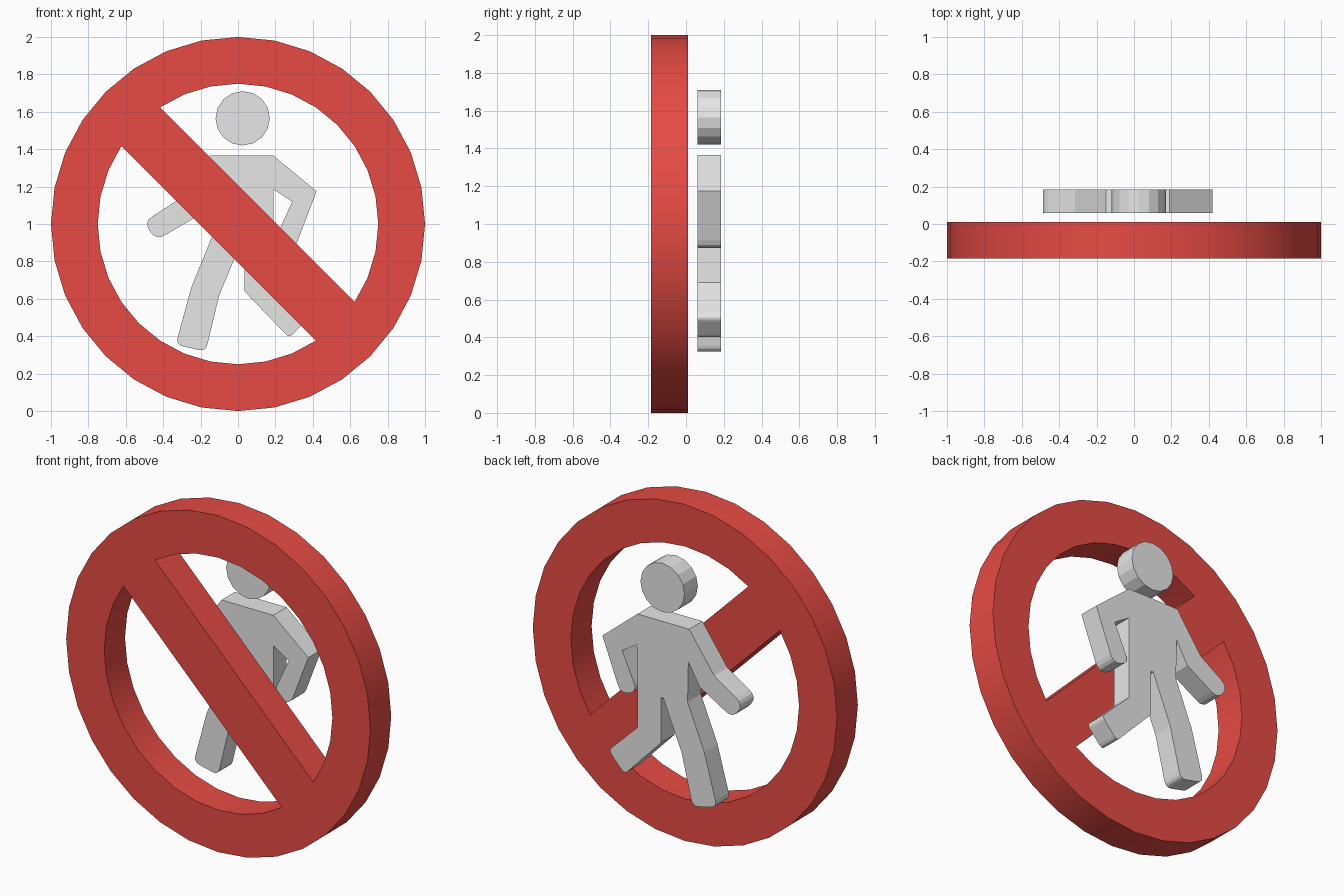
import bpy, bmesh, math
from mathutils import Matrix, Vector

cube = bpy.data.objects.get("Cube")
if cube:
    bpy.data.objects.remove(cube)


def material(name, color):
    mat = bpy.data.materials.new(name)
    mat.use_nodes = True
    mat.diffuse_color = color
    mat.node_tree.nodes["Principled BSDF"].inputs["Base Color"].default_value = color
    return mat


def arc(radius, sides, first, last, cx=0, cz=1):
    """Corners first..last of a regular polygon standing in the x-z plane."""
    step = math.tau / sides
    return [(cx + radius * math.cos(k * step), cz + radius * math.sin(k * step))
            for k in range(first, last + 1)]


def rounded(corners, steps=4):
    """Outline whose corners with a third value are rounded over that length."""
    result = []
    for i, corner in enumerate(corners):
        p = Vector(corner[:2])
        if len(corner) == 2:
            result.append(p)
            continue
        before = Vector(corners[i - 1][:2])
        after = Vector(corners[(i + 1) % len(corners)][:2])
        a = p + (before - p).normalized() * corner[2]
        b = p + (after - p).normalized() * corner[2]
        for s in range(steps + 1):
            t = s / steps
            result.append(a * (1 - t) ** 2 + p * 2 * t * (1 - t) + b * t * t)
    return result


def plate(name, outlines, front, back, mat, smooth=False):
    """Extrude filled outlines (inner ones become holes) from front to back."""
    curve = bpy.data.curves.new(name, "CURVE")
    curve.dimensions = "2D"
    curve.fill_mode = "BOTH"
    curve.extrude = (back - front) / 2
    for outline in outlines:
        spline = curve.splines.new("POLY")
        spline.points.add(len(outline) - 1)
        for point, (x, z) in zip(spline.points, outline):
            point.co = (x, z, 0, 1)
        spline.use_cyclic_u = True
        spline.use_smooth = False
    obj = bpy.data.objects.new(name, curve)
    bpy.context.collection.objects.link(obj)
    bpy.ops.object.select_all(action="DESELECT")
    obj.select_set(True)
    bpy.context.view_layer.objects.active = obj
    bpy.ops.object.convert(target="MESH")
    obj = bpy.context.view_layer.objects.active
    mesh = obj.data

    # Weld the caps to the walls and stand the plate upright
    bm = bmesh.new()
    bm.from_mesh(mesh)
    bmesh.ops.remove_doubles(bm, verts=bm.verts, dist=0.0005)
    bmesh.ops.recalc_face_normals(bm, faces=bm.faces)
    upright = Matrix.Translation((0, (front + back) / 2, 0)) @ Matrix.Rotation(math.pi / 2, 4, "X")
    bm.transform(upright)
    bm.to_mesh(mesh)
    bm.free()
    mesh.materials.clear()
    mesh.materials.append(mat)
    if smooth:
        bpy.ops.object.shade_smooth_by_angle(angle=math.radians(30))
    else:
        mesh.shade_flat()
    return obj


red = material("sign red", (0.8, 0.07, 0.058, 1))
gray = material("figure gray", (0.8, 0.8, 0.8, 1))

# Ring and diagonal bar in one piece: a disc with two openings
plate("ring_with_bar",
      [arc(1, 32, 0, 31), arc(0.75, 32, -3, 11), arc(0.75, 32, 13, 27)],
      -0.185, 0.01, red, smooth=True)

# Walking figure
plate("figure_head", [arc(0.145, 16, 0, 15, 0.025, 1.565)], 0.06, 0.185, gray)

body = [
    # left shoulder, elbow and hand
    (0.19, 1.365), (0.42, 1.175), (0.3, 0.86, 0.055), (0.19, 0.9, 0.055),
    (0.29, 1.12), (0.19, 1.185),
    # left leg
    (0.19, 0.69), (0.38, 0.505, 0.03), (0.275, 0.39, 0.03), (0.035, 0.64),
    # crotch and right leg
    (0.035, 0.91), (0.02, 0.91), (-0.1, 0.62), (-0.173, 0.318, 0.04),
    (-0.333, 0.355, 0.04), (-0.25, 0.66), (-0.14, 0.93),
    # right arm up to the shoulder
    (-0.145, 1.17), (-0.22, 1.04), (-0.437, 0.913, 0.055),
    (-0.505, 1.01, 0.055), (-0.315, 1.133), (-0.15, 1.365),
]
plate("figure_body", [rounded(body)], 0.06, 0.185, gray)
